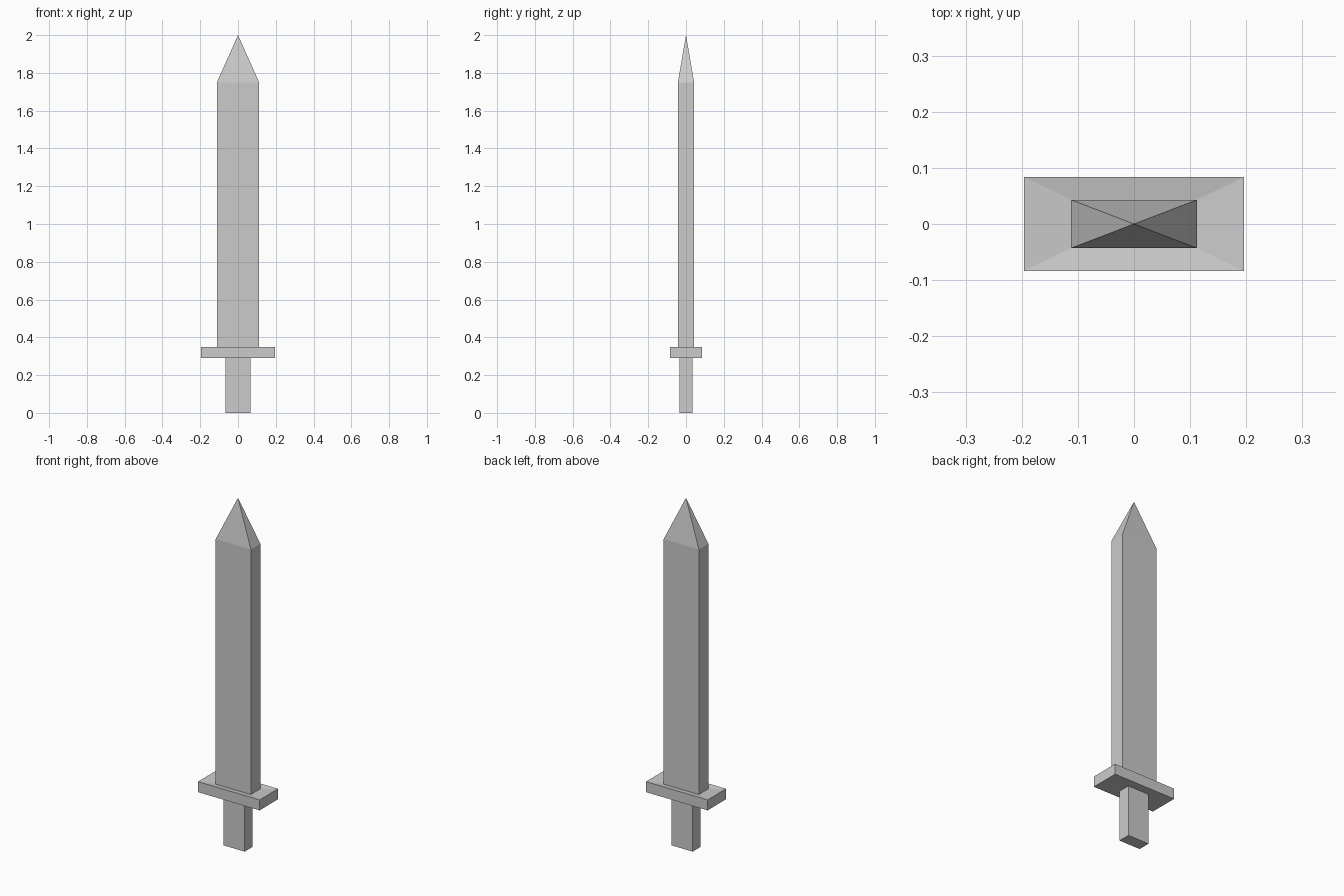
import bpy, bmesh

if "Cube" in bpy.data.objects:
    bpy.data.objects.remove(bpy.data.objects["Cube"])


def loft(name, sections, tip=None):
    """Stack rectangular sections (half_x, half_y, z), capped or closed to a tip."""
    bm = bmesh.new()
    rings = [[bm.verts.new((sx * hx, sy * hy, z))
              for sx, sy in ((-1, -1), (1, -1), (1, 1), (-1, 1))]
             for hx, hy, z in sections]
    bm.faces.new(rings[0][::-1])
    for lower, upper in zip(rings, rings[1:]):
        for i in range(4):
            j = (i + 1) % 4
            bm.faces.new((lower[i], lower[j], upper[j], upper[i]))
    if tip is None:
        bm.faces.new(rings[-1])
    else:
        apex = bm.verts.new((0, 0, tip))
        for i in range(4):
            bm.faces.new((rings[-1][i], rings[-1][(i + 1) % 4], apex))
    bmesh.ops.recalc_face_normals(bm, faces=bm.faces)
    mesh = bpy.data.meshes.new(name)
    bm.to_mesh(mesh)
    bm.free()
    obj = bpy.data.objects.new(name, mesh)
    bpy.context.collection.objects.link(obj)
    return obj


BLADE = (0.112, 0.043)
GRIP = (0.067, 0.035)
GUARD = (0.196, 0.084)

# Grip
loft("grip", [(*GRIP, 0.0), (*GRIP, 0.29)])

# Crossguard, its top dished slightly towards the blade
loft("crossguard", [(*GUARD, 0.29), (*GUARD, 0.35), (*BLADE, 0.343)])

# Blade with a four-sided point
loft("blade", [(*BLADE, 0.343), (*BLADE, 1.75)], tip=2.0)
